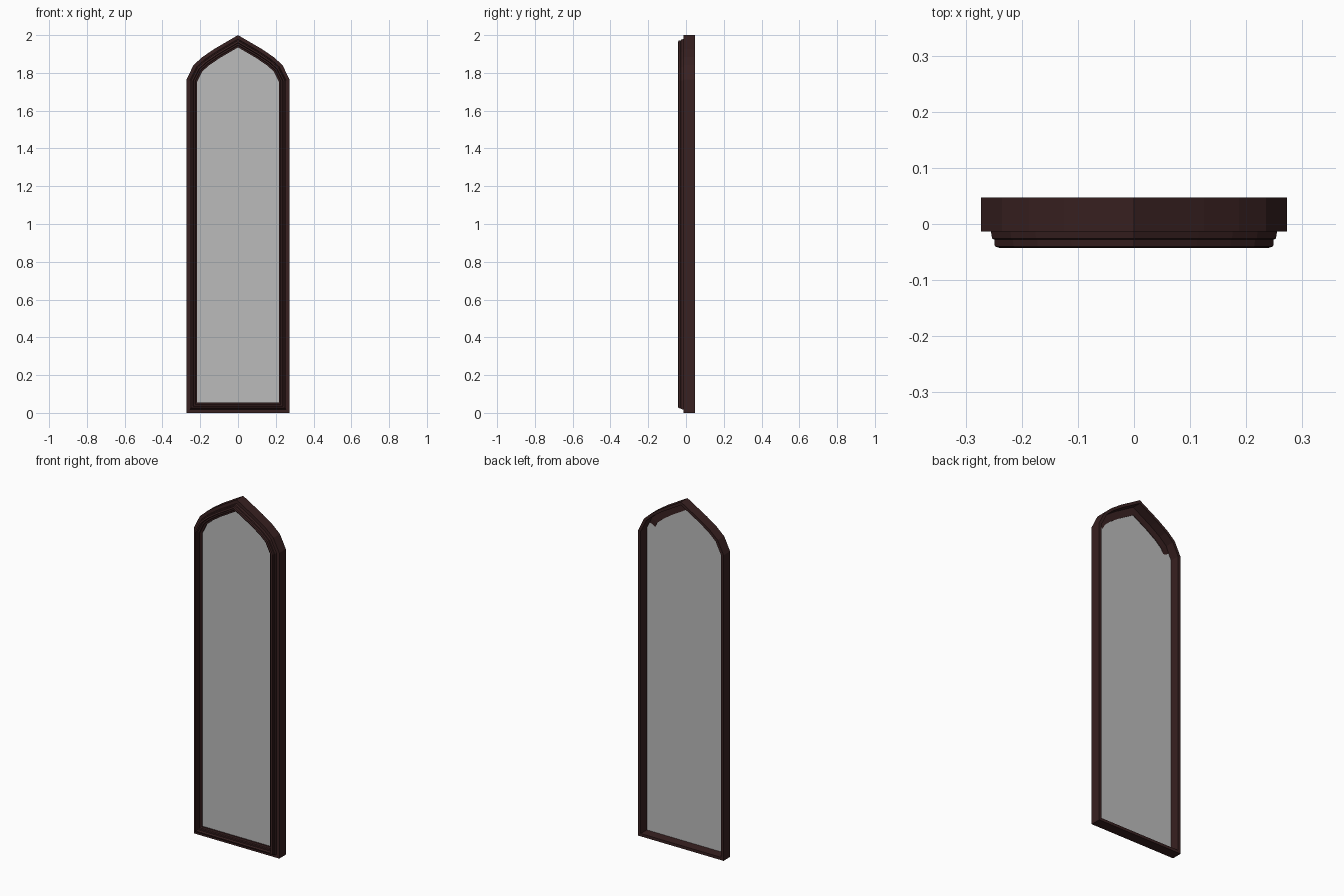
import bpy
from mathutils import Vector

cube = bpy.data.objects.get("Cube")
if cube:
    bpy.data.objects.remove(cube, do_unlink=True)


def material(name, rgb, alpha=1.0):
    mat = bpy.data.materials.new(name)
    mat.use_nodes = True
    mat.diffuse_color = (*rgb, alpha)
    shader = mat.node_tree.nodes["Principled BSDF"]
    shader.inputs["Base Color"].default_value = (*rgb, 1.0)
    shader.inputs["Alpha"].default_value = alpha
    return mat


def add_mesh(name, verts, faces, mat):
    mesh = bpy.data.meshes.new(name)
    mesh.from_pydata(verts, [], faces)
    mesh.materials.append(mat)
    obj = bpy.data.objects.new(name, mesh)
    bpy.context.collection.objects.link(obj)
    return obj


wood = material("dark red wood", (0.04, 0.015, 0.015))
glass = material("grey glass", (0.5, 0.5, 0.5), 0.5)

# Pointed arch outline, counter-clockwise seen from the front
half = [(0.273, 0.0), (0.273, 1.765), (0.235, 1.842), (0.187, 1.885), (0.125, 1.927)]
outline = [Vector(p) for p in half + [(0.0, 2.0)] + [(-x, z) for x, z in reversed(half)]]


def inset(points, distance):
    """Offset a closed outline inwards with mitred corners."""
    result = []
    for i, p in enumerate(points):
        a = (p - points[i - 1]).normalized()
        b = (points[(i + 1) % len(points)] - p).normalized()
        na, nb = Vector((-a.y, a.x)), Vector((-b.y, b.x))
        result.append(p + (na + nb) * distance / (1 + na.dot(nb)))
    return result


# Moulding section: (inset from outer edge, depth), closed loop
REBATE = -0.012
section = [(0.0, 0.047), (0.0, -0.013), (0.018, -0.013), (0.020, -0.026),
           (0.024, -0.028), (0.025, -0.040), (0.034, -0.043), (0.037, -0.030),
           (0.045, -0.030), (0.047, -0.022), (0.056, -0.020),
           (0.056, REBATE), (0.016, REBATE), (0.016, 0.047)]

# Frame swept around the outline; the rebate is thicker in the arch
verts, faces = [], []
n, m = len(outline), len(section)
for distance, depth in section:
    for i, p in enumerate(inset(outline, distance)):
        in_arch = depth == REBATE and 2 <= i <= n - 3
        verts.append((p.x, depth + (0.006 if in_arch else 0.0), p.y))
for j in range(m):
    for i in range(n):
        k, q = (i + 1) % n, (j + 1) % m
        faces.append((j * n + i, q * n + i, q * n + k, j * n + k))
frame = add_mesh("window_frame", verts, faces, wood)

# Make normals consistent
import bmesh
bm = bmesh.new()
bm.from_mesh(frame.data)
bmesh.ops.recalc_face_normals(bm, faces=bm.faces)
bm.to_mesh(frame.data)
bm.free()

# Single pane set into the rebate
pane = [(p.x, -0.009, p.y) for p in inset(outline, 0.016)]
add_mesh("glass_pane", pane, [tuple(range(n))], glass)
